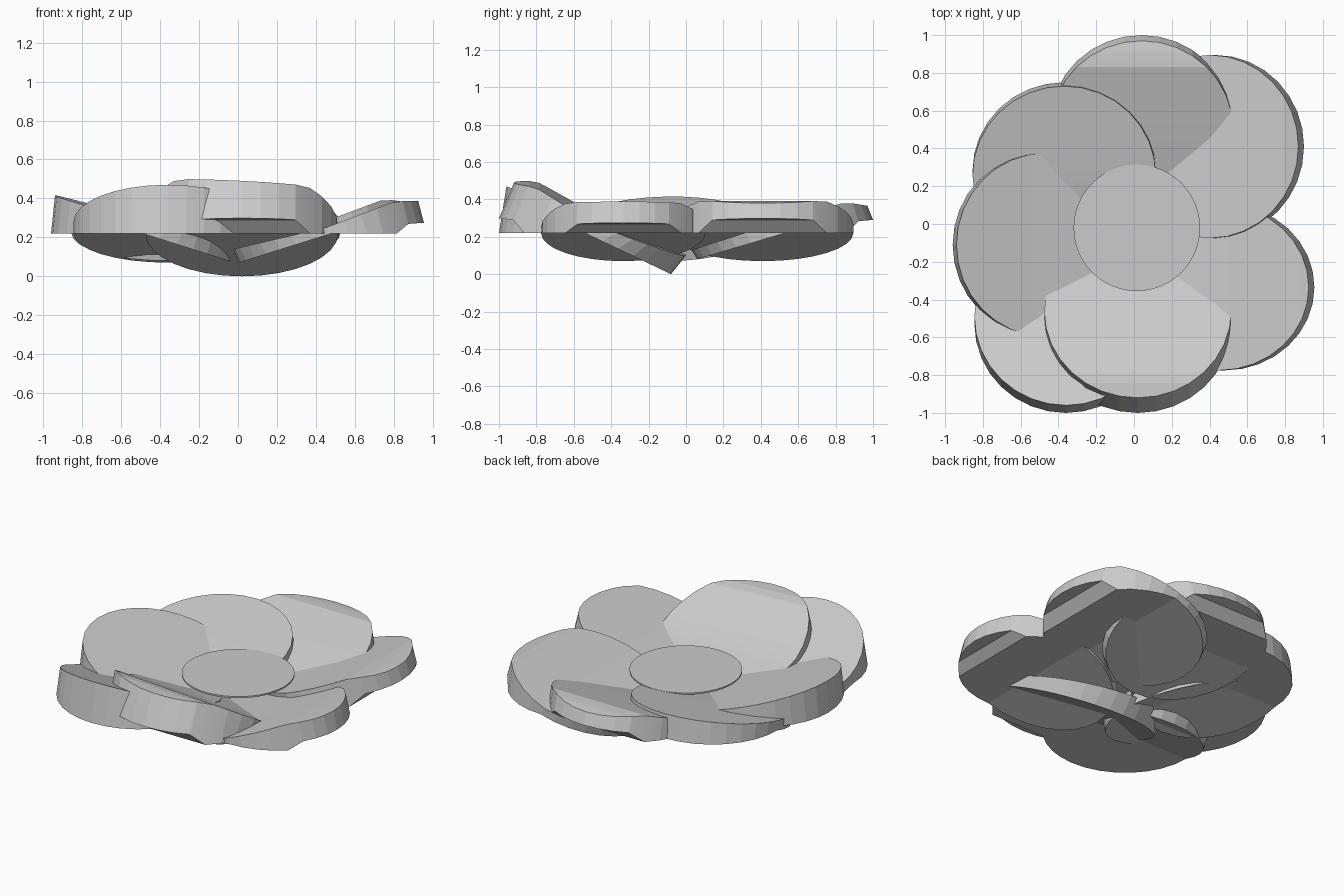
import bpy, bmesh
from math import cos, sin, pi, radians

if "Cube" in bpy.data.objects:
    bpy.data.objects.remove(bpy.data.objects["Cube"])

FOLD_Z = 0.22     # underside height from the fold outwards
STEPS = 16        # rows across each petal (32-sided rim)


def finish(name, bm):
    bmesh.ops.recalc_face_normals(bm, faces=bm.faces[:])
    me = bpy.data.meshes.new(name)
    bm.to_mesh(me)
    bm.free()
    ob = bpy.data.objects.new(name, me)
    bpy.context.collection.objects.link(ob)
    bpy.context.view_layer.objects.active = ob
    for o in bpy.context.selected_objects:
        o.select_set(False)
    ob.select_set(True)
    bpy.ops.object.shade_smooth_by_angle(angle=radians(10))


def petal(name, cx, cy, ang, tip, top, shift, lip, cross=0, ru=0.47, rv=0.485):
    """Round petal: cupped top (tip, middle, rim heights), folded underside, turned lip."""
    d = radians(ang)
    bm = bmesh.new()
    top_tip, top_mid, top_rim = top

    def under(v, s):
        if v < 0:
            return FOLD_Z + v * (FOLD_Z - tip)
        return FOLD_Z + (lip * (0.07 + 0.05 * (v - 0.83)) if v > 0.8 else 0)

    def over(v, s):
        z = top_mid + (v * (top_rim - top_mid) if v > 0 else v * (top_mid - top_tip))
        return z + s * cross - (0.06 * lip * (v - 0.75) / 0.25 if v > 0.75 else 0)

    def row(v, w, height, inset):
        out = []
        for s in ((-w, w) if w > 1e-6 else (0,)):
            u, t = v * ru - inset, s * rv
            out.append(bm.verts.new((cx + u * cos(d) - t * sin(d),
                                     cy + u * sin(d) + t * cos(d), height(v, s))))
        return out

    tops, bots = [], []
    for k in range(STEPS + 1):
        v, w = cos(pi * k / STEPS), sin(pi * k / STEPS)
        tops.append(row(v, w, over, shift))
        bots.append(row(v, w, under, 0))
    for k in range(STEPS):
        for rows in (tops, bots):
            a, b = rows[k], rows[k + 1]
            bm.faces.new(a + b[::-1])
        for s in (0, -1):
            bm.faces.new((tops[k][s], tops[k + 1][s], bots[k + 1][s], bots[k][s]))
    finish(name, bm)


# petals: centre, direction, tip height, top heights, rim slant, lip, sideways tilt
petal("petal_back", 0.04, 0.53, 90, 0.08, (0.13, 0.28, 0.42), 0.03, 0.9)
petal("petal_back_left", -0.37, 0.28, 90, 0.08, (0.15, 0.27, 0.37), 0.02, 0, 0.01)
petal("petal_left", -0.49, -0.11, 180, 0.07, (0.16, 0.28, 0.415), 0.02, 0, -0.01)
petal("petal_front_left", -0.36, -0.53, 270, 0.07, (0.14, 0.28, 0.47), 0.04, 0)
petal("petal_front", 0.02, -0.54, 270, 0.0, (0.10, 0.28, 0.55), 0.08, 1, -0.025, 0.46, 0.495)
petal("petal_right", 0.48, -0.335, 0, 0.07, (0.14, 0.25, 0.43), 0.03, 0.7, 0, 0.475, 0.44)
petal("petal_back_right", 0.43, 0.41, 0, 0.07, (0.14, 0.265, 0.44), 0.03, 1)

# flat round heart of the flower
bm = bmesh.new()
bmesh.ops.create_cone(bm, cap_ends=True, segments=48, radius1=0.335, radius2=0.335, depth=0.01)
bmesh.ops.translate(bm, verts=bm.verts[:], vec=(0.015, -0.02, 0.27))
finish("flower_centre", bm)
